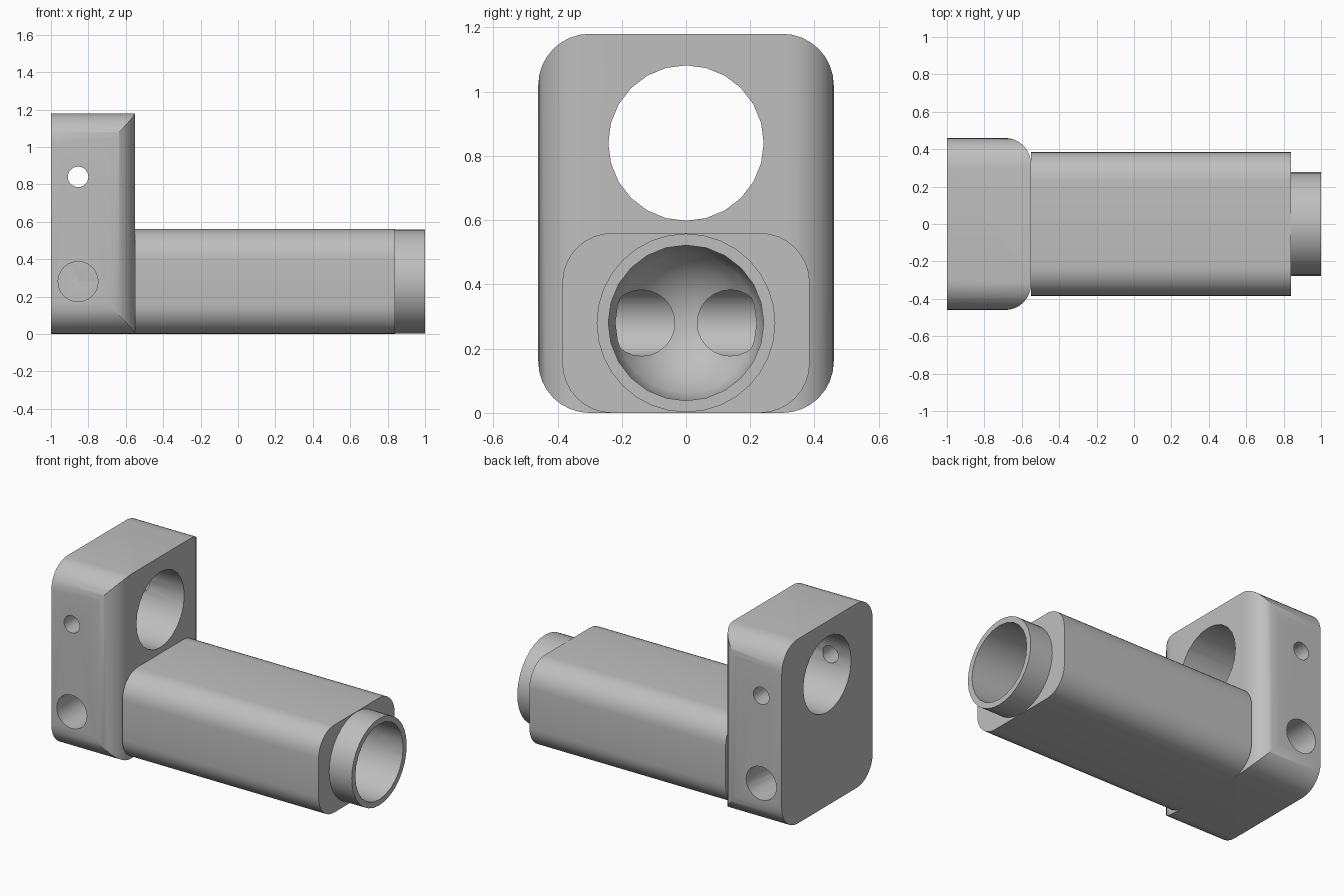
import bpy, bmesh
from math import sin, cos, pi, radians
from mathutils import Vector, Matrix

if "Cube" in bpy.data.objects:
    bpy.data.objects.remove(bpy.data.objects["Cube"], do_unlink=True)

grey = bpy.data.materials.new("plain grey")
grey.use_nodes = True
colour = (0.52, 0.52, 0.52, 1)
grey.diffuse_color = colour
grey.node_tree.nodes["Principled BSDF"].inputs["Base Color"].default_value = colour

PORT_X, LOW_Z, HIGH_Z = -0.855, 0.28, 0.84
BORE_R, DOME_X = 0.242, -0.45


def finish(name, bm):
    bmesh.ops.recalc_face_normals(bm, faces=bm.faces)
    mesh = bpy.data.meshes.new(name)
    bm.to_mesh(mesh)
    bm.free()
    mesh.materials.append(grey)
    obj = bpy.data.objects.new(name, mesh)
    bpy.context.collection.objects.link(obj)
    return obj


def prism(name, outline, push):
    """Extrude a closed outline of 3D points along a vector."""
    bm = bmesh.new()
    face = bm.faces.new([bm.verts.new(p) for p in outline])
    new = bmesh.ops.extrude_face_region(bm, geom=[face])["geom"]
    bmesh.ops.translate(bm, vec=push, verts=[v for v in new if isinstance(v, bmesh.types.BMVert)])
    return finish(name, bm)


def arc(cx, cy, r, start, end, steps):
    angles = [start + (end - start) * i / steps for i in range(steps + 1)]
    return [(cx + r * cos(a), cy + r * sin(a)) for a in angles]


def rounded_bar(name, x0, x1, half_width, height, r):
    """Bar along x with four rounded long edges, resting on the ground."""
    points = []
    for i, (sy, top) in enumerate([(1, 1), (-1, 1), (-1, 0), (1, 0)]):
        cz = height - r if top else r
        points += arc(sy * (half_width - r), cz, r, i * pi / 2, (i + 1) * pi / 2, 8)
    return prism(name, [(x0, y, z) for y, z in points], (x1 - x0, 0, 0))


def rod(name, start, end, r, sides=24):
    """Cylinder along x or y."""
    push = Vector(end) - Vector(start)
    ring = arc(0, 0, r, 0, 2 * pi, sides)[:-1]
    along_x = abs(push.x) > abs(push.y)
    outline = [Vector(start) + Vector((0, a, b) if along_x else (a, 0, b)) for a, b in ring]
    return prism(name, outline, push)


def boolean(obj, tool, operation="DIFFERENCE"):
    mod = obj.modifiers.new("cut", "BOOLEAN")
    mod.operation, mod.solver, mod.object = operation, "EXACT", tool
    bpy.context.view_layer.update()
    bpy.context.view_layer.objects.active = obj
    bpy.ops.object.modifier_apply(modifier=mod.name)


# Upright block: rounded bar trimmed to a plan with rounded inner edges
block = rounded_bar("upright_block", -1, -0.55, 0.46, 1.18, 0.16)
plan = [(-1.2, 0.46)] + arc(-0.69, 0.32, 0.14, pi / 2, 0, 8)
plan += [(x, -y) for x, y in reversed(plan)]
trim = prism("block_plan", [(x, y, -0.2) for x, y in plan], (0, 0, 1.6))
boolean(block, trim, "INTERSECT")

# Long body and end collar
body = rounded_bar("long_body", -0.55, 0.84, 0.385, 0.56, 0.155)
collar = rod("end_collar", (0.84, 0, LOW_Z), (1, 0, LOW_Z), 0.278, 32)

# Main bore with a domed floor, turned about its axis
bm = bmesh.new()
profile = arc(DOME_X, 0, BORE_R, pi, pi / 2, 8) + [(1.1, BORE_R), (1.1, 0)]
verts = [bm.verts.new((x, r, LOW_Z)) for x, r in profile]
edges = [bm.edges.new(pair) for pair in zip(verts, verts[1:])]
bmesh.ops.spin(bm, geom=verts + edges, cent=(0, 0, LOW_Z), axis=(1, 0, 0),
               angle=2 * pi, steps=24)
bmesh.ops.remove_doubles(bm, verts=bm.verts, dist=0.0005)
bore = finish("main_bore_cutter", bm)
for part in (block, body, collar):
    boolean(part, bore)

# Upper clamp hole, cross pin hole and the two elbow ports
cutters = [
    rod("upper_hole_cutter", (-1.2, 0, HIGH_Z), (0, 0, HIGH_Z), 0.242),
    rod("pin_hole_cutter", (PORT_X, -0.8, HIGH_Z), (PORT_X, 0.8, HIGH_Z), 0.055),
]
for side in (-1, 1):
    cutters.append(rod("side_port_cutter", (PORT_X, side * 0.8, LOW_Z),
                       (PORT_X, side * 0.035, LOW_Z), 0.107))
    cutters.append(rod("inner_port_cutter", (PORT_X, side * 0.138, LOW_Z),
                       (DOME_X - 0.01, side * 0.138, LOW_Z), 0.103))
for cutter in cutters:
    boolean(block, cutter)

for helper in cutters + [bore, trim]:
    bpy.data.objects.remove(helper, do_unlink=True)

# Smooth rounded surfaces, keep machined edges crisp
for part in (block, body, collar):
    bpy.ops.object.select_all(action="DESELECT")
    part.select_set(True)
    bpy.context.view_layer.objects.active = part
    bpy.ops.object.shade_smooth_by_angle(angle=radians(25))
